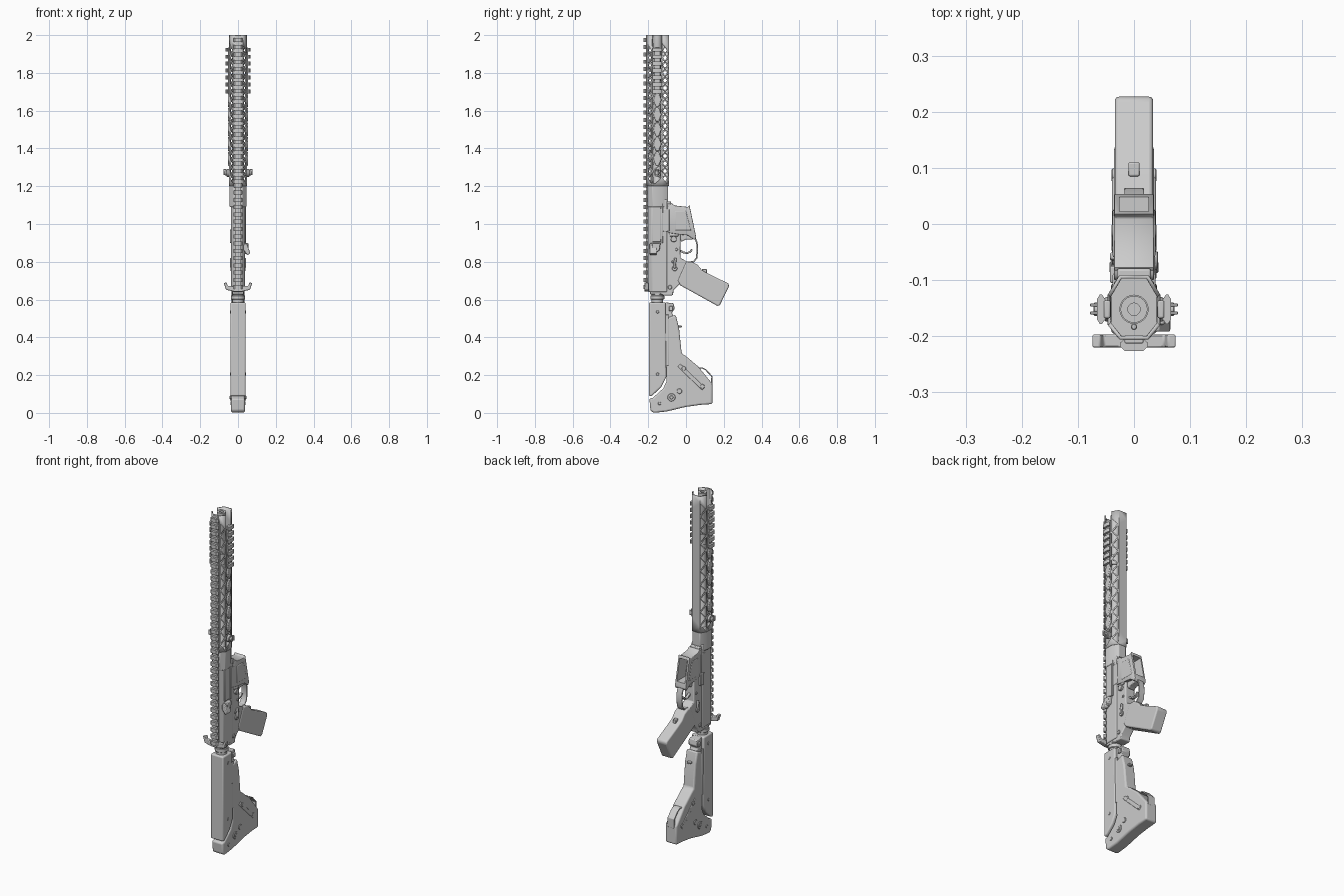
import bpy, bmesh, math
from mathutils import Vector

CY = -0.152          # bore axis


def finish(bm, name, bevel=0.0, seg=2):
    bmesh.ops.recalc_face_normals(bm, faces=bm.faces)
    me = bpy.data.meshes.new(name)
    bm.to_mesh(me)
    bm.free()
    ob = bpy.data.objects.new(name, me)
    bpy.context.collection.objects.link(ob)
    if bevel:
        m = ob.modifiers.new("bevel", 'BEVEL')
        m.width, m.segments, m.limit_method = bevel, seg, 'ANGLE'
        m.angle_limit = math.radians(35)
    return ob


def prism(name, pts, a, b, axis='X', bevel=0.004, seg=2):
    """Extrude a 2D profile along an axis from a to b."""
    place = {'X': lambda p, t: (t, p[0], p[1]),
             'Y': lambda p, t: (p[0], t, p[1]),
             'Z': lambda p, t: (p[0], p[1], t)}[axis]
    bm = bmesh.new()
    lo = [bm.verts.new(place(p, a)) for p in pts]
    hi = [bm.verts.new(place(p, b)) for p in pts]
    bm.faces.new(lo)
    bm.faces.new(hi)
    for i in range(len(pts)):
        j = (i + 1) % len(pts)
        bm.faces.new((lo[i], lo[j], hi[j], hi[i]))
    return finish(bm, name, bevel, seg)


def box(name, x, y, z, bevel=0.003):
    return prism(name, [(y[0], z[0]), (y[1], z[0]), (y[1], z[1]), (y[0], z[1])], x[0], x[1], 'X', bevel)


def disc(name, c, r, a, b, axis='X', n=20, bevel=0.002):
    pts = [(c[0] + r * math.cos(2 * math.pi * i / n), c[1] + r * math.sin(2 * math.pi * i / n)) for i in range(n)]
    return prism(name, pts, a, b, axis, bevel, 1)


def strip(name, path, t, hw, bevel=0.002):
    """Flat band of thickness t that follows a path in the side plane."""
    p = [Vector(q) for q in path]
    left, right = [], []
    for i, q in enumerate(p):
        d = (p[min(i + 1, len(p) - 1)] - p[max(i - 1, 0)]).normalized()
        nrm = Vector((-d.y, d.x)) * t / 2
        left.append(q + nrm)
        right.append(q - nrm)
    return prism(name, left + right[::-1], -hw, hw, 'X', bevel)


def lathe(name, prof, n=24):
    bm = bmesh.new()
    vs = [bm.verts.new((r, CY, z)) for r, z in prof]
    es = [bm.edges.new(e) for e in zip(vs, vs[1:])]
    bmesh.ops.spin(bm, geom=vs + es, cent=(0, CY, 0), axis=(0, 0, 1), angle=2 * math.pi, steps=n)
    bmesh.ops.remove_doubles(bm, verts=bm.verts, dist=1e-5)
    return finish(bm, name)


def cut(ob, cutter):
    m = ob.modifiers.new("cut", 'BOOLEAN')
    m.operation, m.object = 'DIFFERENCE', cutter
    bpy.context.view_layer.objects.active = ob
    for mod in list(ob.modifiers):
        bpy.ops.object.modifier_apply(modifier=mod.name)
    bpy.data.objects.remove(cutter)


def mirror_x(f):
    for s, side in ((1, "right"), (-1, "left")):
        f(s, side)


# --- stock: body, cheek piece, buttplate details
prism("stock_body", [(-0.105, 0.50), (-0.055, 0.52), (-0.037, 0.45), (-0.023, 0.315), (0, 0.30), (0.065, 0.245),
                     (0.13, 0.165), (0.14, 0.155), (0.14, 0.047), (0.08, 0.043), (0, 0.032), (-0.1, 0.008), (-0.17, 0.0),
                     (-0.188, 0.012), (-0.194, 0.076), (-0.175, 0.08), (-0.12, 0.13), (-0.102, 0.17)],
      -0.036, 0.036, bevel=0.009, seg=3)
prism("cheek_piece", [(-0.196, 0.585), (-0.108, 0.585), (-0.104, 0.19), (-0.13, 0.138), (-0.18, 0.09), (-0.196, 0.088)],
      -0.041, 0.041, bevel=0.016, seg=4)
strip("stock_sling_loop", [(0.06, 0.235), (0.085, 0.238), (0.105, 0.228), (0.137, 0.193), (0.137, 0.14)], 0.007, 0.022)
prism("stock_latch_housing", [(-0.11, 0.585), (-0.065, 0.58), (-0.06, 0.55), (-0.075, 0.53), (-0.06, 0.50), (-0.11, 0.49)],
      -0.026, 0.026)
box("stock_latch_pin", (-0.034, 0.034), (-0.09, -0.07), (0.54, 0.565))
box("stock_release_lever", (-0.012, 0.012), (-0.05, -0.022), (0.452, 0.462))


def stock_side(s, side):
    for i, (y, z, r) in enumerate([(-0.14, 0.05, .009), (-0.077, 0.082, .021), (-0.035, 0.115, .014),
                                   (0.087, 0.14, .012), (-0.012, 0.235, .012)]):
        disc(f"stock_screw_{side}_{i}", (y, z), r, s * 0.03, s * 0.040)
    prism(f"stock_rib_{side}", [(-0.045, 0.245), (-0.03, 0.26), (0.1, 0.135), (0.085, 0.12)], s * 0.03, s * 0.039)
    disc(f"stock_hub_{side}", (-0.077, 0.082), 0.010, s * 0.03, s * 0.044)
    for z in (0.205, 0.535):
        disc(f"cheek_screw_{side}", (-0.15, z), 0.008, s * 0.03, s * 0.043)
    box(f"cheek_groove_strip_{side}", (s * 0.03, s * 0.037), (-0.112, -0.092), (0.25, 0.52))


mirror_x(stock_side)

# --- buffer tube and castle nut
disc("buffer_tube", (0, CY), 0.030, 0.50, 0.70, 'Z', 24)
disc("castle_nut", (0, CY), 0.037, 0.600, 0.622, 'Z', 12)
box("end_plate", (-0.03, 0.03), (-0.19, -0.07), (0.628, 0.645))

# --- upper receiver
oct_upper = [(-0.018, -0.202), (0.018, -0.202), (0.036, -0.18), (0.036, -0.10), (-0.036, -0.10), (-0.036, -0.18)]
prism("upper_receiver", oct_upper, 0.64, 1.13, 'Z', 0.006, 3)
box("ejection_port_cover", (0.03, 0.041), (-0.178, -0.132), (0.905, 1.10))
box("port_hinge", (0.03, 0.043), (-0.130, -0.122), (0.90, 1.11), 0.002)
prism("shell_deflector", [(-0.18, 0.90), (-0.135, 0.90), (-0.14, 0.86), (-0.175, 0.84)], 0.03, 0.055)
prism("forward_assist", [(0.03, 0.89), (0.045, 0.90), (0.066, 0.845), (0.05, 0.835), (0.03, 0.86)], -0.192, -0.155, 'Y')
prism("charging_handle", [(-0.075, 0.688), (-0.06, 0.69), (-0.054, 0.672), (-0.02, 0.672), (0.02, 0.672), (0.054, 0.672),
                          (0.06, 0.69), (0.075, 0.688), (0.064, 0.652), (0.02, 0.642), (-0.02, 0.642), (-0.064, 0.652)],
      -0.220, -0.197, 'Y', 0.003)

# --- lower receiver, magazine well
prism("lower_receiver", [(-0.115, 1.09), (-0.06, 1.09), (-0.03, 0.95), (-0.03, 0.82), (0.015, 0.797), (0.02, 0.775),
                         (-0.03, 0.685), (-0.065, 0.65), (-0.07, 0.622), (-0.12, 0.622), (-0.15, 0.64), (-0.12, 0.67)],
      -0.031, 0.031, bevel=0.005)
well = prism("magazine_well", [(-0.1, 1.09), (-0.078, 1.112), (-0.06, 1.098), (0.012, 1.09), (0.018, 1.102),
                               (0.054, 0.93), (0.045, 0.915), (0.01, 0.94), (-0.04, 0.945), (-0.1, 0.955)],
             -0.036, 0.036, bevel=0.004)
cut(well, prism("well_cutter", [(-0.06, 1.083), (0.10, 1.083), (0.10, 0.957), (-0.06, 0.957)], -0.026, 0.026, bevel=0))
prism("front_pivot_lug", [(-0.105, 1.12), (-0.08, 1.12), (-0.075, 1.08), (-0.105, 1.08)], -0.03, 0.03)
guard = [(0.046, 0.93), (0.058, 0.90), (0.060, 0.86), (0.056, 0.82), (0.04, 0.80), (0.005, 0.797)]
strip("trigger_guard", guard, 0.008, 0.018)
guard_in = [(-0.035, 0.93), (-0.025, 0.905), (0.0, 0.918), (0.03, 0.918), (0.05, 0.925), (0.03, 0.945), (-0.03, 0.95)]
prism("guard_front_web", guard_in, -0.02, 0.02)
strip("trigger", [(-0.04, 0.865), (-0.015, 0.85), (0.005, 0.846), (0.022, 0.852), (0.032, 0.866)], 0.010, 0.008)
disc("magazine_release", (-0.065, 0.92), 0.016, 0.02, 0.043)
box("magazine_release_fence", (0.02, 0.037), (-0.088, -0.04), (0.935, 0.948))
box("bolt_catch", (-0.043, -0.02), (-0.105, -0.075), (0.90, 0.97))
box("receiver_side_block", (-0.038, 0.038), (-0.125, -0.088), (0.96, 1.08))


def receiver_side(s, side):
    for i, (y, z, r) in enumerate([(-0.05, 0.865, .007), (-0.07, 0.80, .007), (-0.085, 0.665, .011), (-0.09, 1.10, .010)]):
        disc(f"receiver_pin_{side}_{i}", (y, z), r, s * 0.025, s * 0.036)
    disc(f"selector_hub_{side}", (-0.06, 0.765), 0.014, s * 0.025, s * 0.039)
    prism(f"selector_lever_{side}", [(-0.066, 0.765), (-0.054, 0.765), (-0.05, 0.82), (-0.064, 0.82)], s * 0.03, s * 0.043)
    prism(f"well_panel_{side}", [(-0.06, 1.07), (0.0, 1.07), (0.028, 0.965), (-0.06, 0.965)], s * 0.03, s * 0.038)


mirror_x(receiver_side)

# --- pistol grip
prism("pistol_grip", [(-0.045, 0.70), (0.0, 0.80), (0.03, 0.80), (0.06, 0.785), (0.085, 0.755), (0.125, 0.733), (0.225, 0.685),
                      (0.228, 0.67), (0.178, 0.568), (0.165, 0.567), (0.03, 0.642), (-0.03, 0.675)],
      -0.034, 0.034, bevel=0.012, seg=4)
box("grip_nub", (-0.01, 0.01), (0.085, 0.11), (0.735, 0.762))

# --- barrel and gas system
lathe("barrel", [(0, 1.1), (.032, 1.1), (.032, 1.2), (.019, 1.22), (.019, 1.70), (.026, 1.70), (.026, 1.76), (.019, 1.76),
                 (.019, 1.88), (.024, 1.895), (.024, 2.0), (.011, 2.0), (.011, 1.95), (0, 1.95)])
disc("gas_tube", (0, -0.183), 0.006, 1.1, 1.75, 'Z', 10)

# --- handguard: eight-sided tube whose slanted sides are a triangle truss
corners = [(-0.024, -0.203), (0.024, -0.203), (0.044, -0.178), (0.044, -0.128),
           (0.024, -0.094), (-0.024, -0.094), (-0.044, -0.128), (-0.044, -0.178)]
prism("handguard_collar", corners, 1.09, 1.215, 'Z', 0.004)
bm = bmesh.new()
Z0, Z1, N = 1.20, 2.0, 10
P = (Z1 - Z0) / N
even = [Z0 + P * i for i in range(N + 1)]
odd = [Z0] + [Z0 + P * (i + .5) for i in range(N)] + [Z1]
rows = [[bm.verts.new((x, y, z)) for z in (odd if k % 2 else even)] for k, (x, y) in enumerate(corners)]
holes, gone = [], []
for k in range(8):
    A, B = rows[k], rows[(k + 1) % 8]
    i = j = 0
    while i < len(A) - 1 or j < len(B) - 1:
        step_a = j == len(B) - 1 or (i < len(A) - 1 and A[i + 1].co.z <= B[j + 1].co.z)
        f = bm.faces.new((A[i], B[j], A[i + 1]) if step_a else (A[i], B[j], B[j + 1]))
        i, j = (i + 1, j) if step_a else (i, j + 1)
        top = max(v.co.z for v in f.verts)
        if k in (2, 6) and top > 1.93:      # open notch at the muzzle end
            gone.append(f)
        elif k not in (0, 4) and Z0 + 0.05 < top < Z1 - 0.01:
            holes.append(f)
bmesh.ops.delete(bm, geom=gone, context='FACES_ONLY')
bm.normal_update()
bmesh.ops.inset_individual(bm, faces=holes, thickness=0.0055)
bmesh.ops.delete(bm, geom=holes, context='FACES')
guard_ob = finish(bm, "handguard")
sol = guard_ob.modifiers.new("wall", 'SOLIDIFY')
sol.thickness, sol.offset = 0.007, 0

# --- top rail with teeth
box("top_rail_base", (-0.017, 0.017), (-0.213, -0.198), (0.645, 2.0))
for i in range(35):
    z = 0.655 + i * 0.0385
    prism("top_rail_tooth", [(-0.017, -0.226), (0.017, -0.226), (0.025, -0.218), (0.025, -0.212), (0.016, -0.204),
                             (-0.016, -0.204), (-0.025, -0.212), (-0.025, -0.218)], z, z + 0.021, 'Z', 0)


# --- side rails, side grip panels, sling knobs
def handguard_side(s, side):
    box(f"side_rail_base_{side}", (s * 0.042, s * 0.054), (-0.168, -0.136), (1.69, 1.935))
    for i in range(7):
        z = 1.69 + i * 0.037
        prism(f"side_rail_tooth_{side}", [(s * 0.050, -0.168), (s * 0.057, -0.178), (s * 0.061, -0.178), (s * 0.066, -0.170),
                                          (s * 0.066, -0.134), (s * 0.061, -0.126), (s * 0.057, -0.126), (s * 0.050, -0.136)],
              z, z + 0.021, 'Z', 0)
    for i in range(5):
        z = 1.345 + i * 0.078
        prism(f"side_panel_{side}", [(CY - 0.008, z - 0.038), (CY + 0.008, z - 0.038), (CY + 0.023, z), (CY + 0.008, z + 0.038),
                                     (CY - 0.008, z + 0.038), (CY - 0.023, z)], s * 0.040, s * 0.053, bevel=0.005)
    disc(f"sling_knob_{side}", (CY, 1.27), 0.020, s * 0.040, s * 0.060)
    disc(f"sling_knob_cap_{side}", (CY, 1.27), 0.012, s * 0.055, s * 0.072)
    for dy in (-0.009, 0.005):
        box(f"sling_knob_hook_{side}", (s * 0.062, s * 0.078), (CY + dy, CY + dy + 0.005), (1.26, 1.29), 0.001)


mirror_x(handguard_side)

# --- shading
bpy.ops.object.select_all(action='SELECT')
bpy.context.view_layer.objects.active = guard_ob
bpy.ops.object.shade_smooth_by_angle(angle=math.radians(35))
